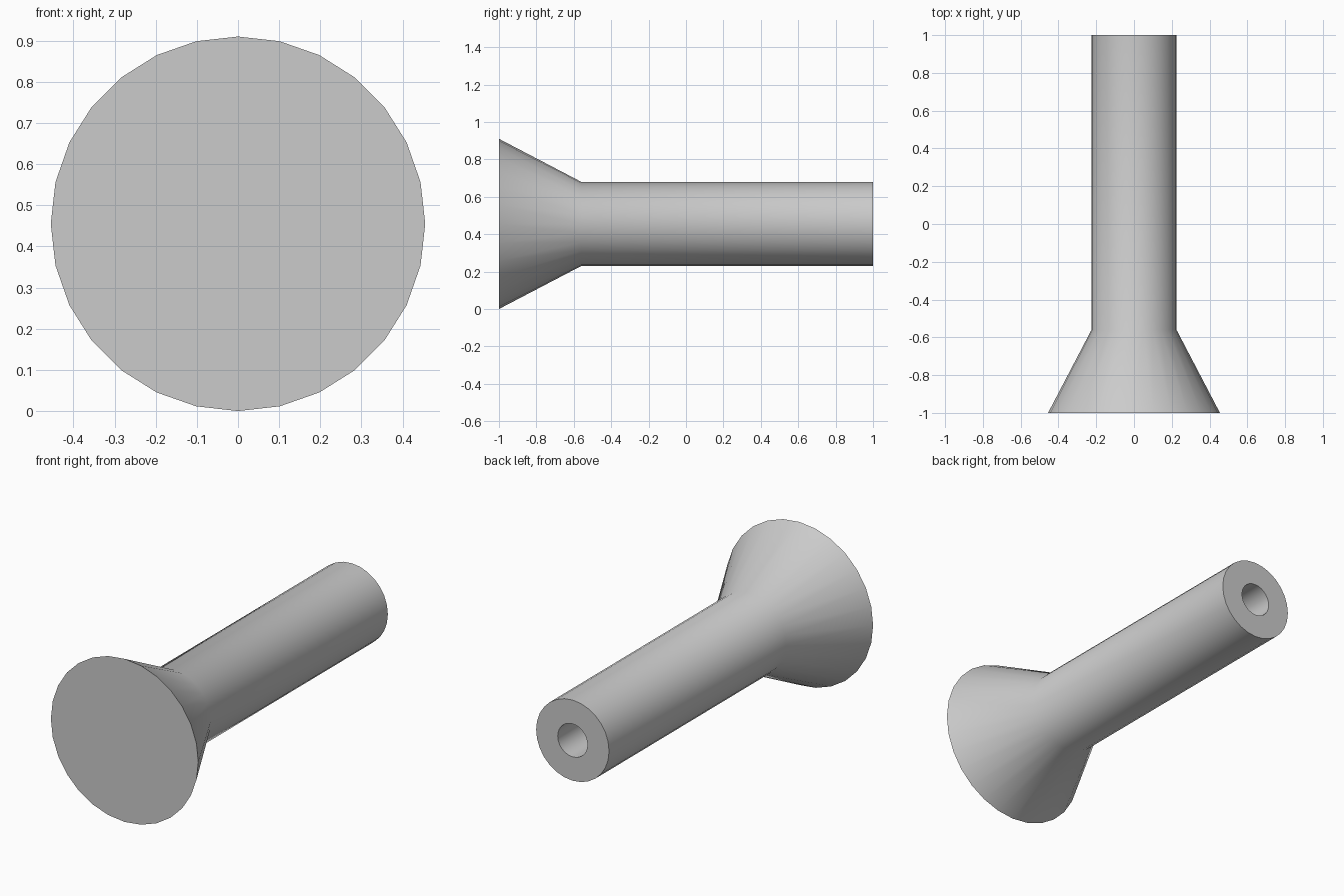
import bpy
import bmesh
from math import cos, sin, tau, radians

cube = bpy.data.objects.get("Cube")
if cube:
    bpy.data.objects.remove(cube, do_unlink=True)

SIDES = 28
CENTRE_Z = 0.455

grey = bpy.data.materials.new("plain grey")
grey.use_nodes = True
colour = (0.6, 0.6, 0.6, 1)
grey.diffuse_color = colour
grey.node_tree.nodes["Principled BSDF"].inputs["Base Color"].default_value = colour

# Outline as (radius, y): flared foot, straight stem, rim, blind bore
profile = [(0.455, -1), (0.225, -0.56), (0.225, 1), (0.092, 1), (0.092, 0)]


def lathe(name, outline):
    """Turn an outline around the y axis and close both ends."""
    bm = bmesh.new()
    rings = []
    for radius, y in outline:
        rings.append([bm.verts.new((radius * sin(tau * i / SIDES), y,
                                    radius * cos(tau * i / SIDES)))
                      for i in range(SIDES)])
    for a, b in zip(rings, rings[1:]):
        for i in range(SIDES):
            j = (i + 1) % SIDES
            bm.faces.new((a[i], a[j], b[j], b[i]))
    bm.faces.new(rings[0])
    bm.faces.new(rings[-1])
    bmesh.ops.recalc_face_normals(bm, faces=bm.faces)
    mesh = bpy.data.meshes.new(name)
    bm.to_mesh(mesh)
    bm.free()
    obj = bpy.data.objects.new(name, mesh)
    bpy.context.collection.objects.link(obj)
    return obj


# Flared stem with bored end
stem = lathe("flared_stem", profile)
stem.location.z = CENTRE_Z
stem.data.materials.append(grey)

bpy.ops.object.select_all(action='DESELECT')
stem.select_set(True)
bpy.context.view_layer.objects.active = stem
bpy.ops.object.shade_smooth_by_angle(angle=radians(35))
